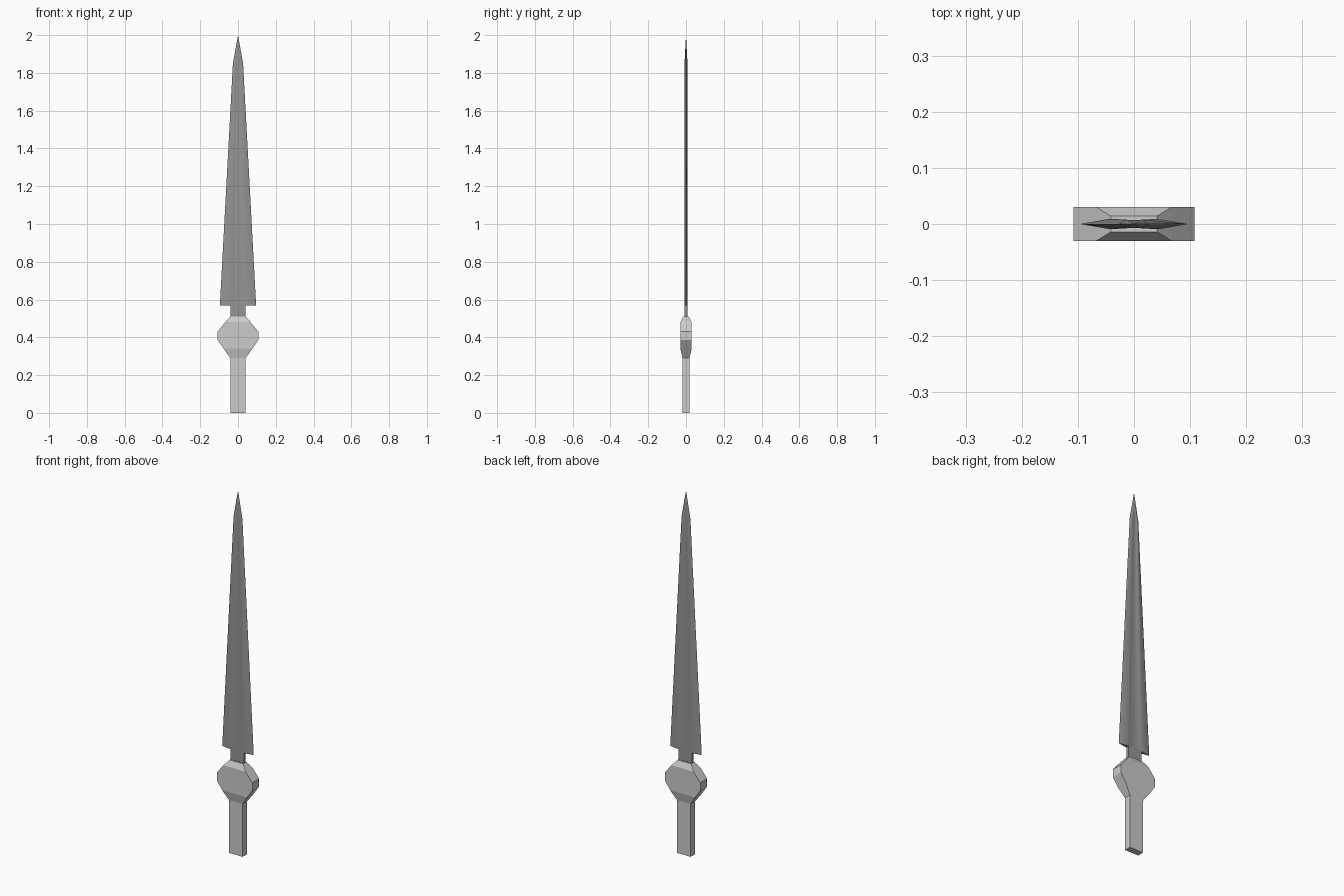
import bpy, bmesh

if "Cube" in bpy.data.objects:
    bpy.data.objects.remove(bpy.data.objects["Cube"])


def loft(name, rings, smooth=False):
    """Skin a stack of equal-length (x, y, z) rings into a closed solid."""
    bm = bmesh.new()
    loops = [[bm.verts.new(p) for p in ring] for ring in rings]
    n = len(loops[0])
    for a, b in zip(loops, loops[1:]):
        for i in range(n):
            j = (i + 1) % n
            bm.faces.new((a[i], a[j], b[j], b[i]))
    bm.faces.new(loops[0][::-1])
    bm.faces.new(loops[-1])
    bmesh.ops.remove_doubles(bm, verts=bm.verts, dist=1e-5)
    bmesh.ops.recalc_face_normals(bm, faces=bm.faces)
    for f in bm.faces:
        f.smooth = smooth
    me = bpy.data.meshes.new(name)
    bm.to_mesh(me)
    bm.free()
    ob = bpy.data.objects.new(name, me)
    bpy.context.collection.objects.link(ob)
    return ob


def rect(z, w, d):
    return [(-w, -d, z), (w, -d, z), (w, d, z), (-w, d, z)]


def blade_ring(z, w, ridge, d, fuller):
    """Sharp edges, two ridges and a shallow central fuller on each face."""
    half = [(-w, 0), (-ridge, -d), (-ridge * .8, -fuller), (0, -fuller),
            (ridge * .8, -fuller), (ridge, -d)]
    return [(x, y, z) for x, y in half] + [(-x, -y, z) for x, y in half]


# grip and chamfered guard
loft("grip", [rect(0, .041, .018), rect(.29, .041, .018)])
loft("guard", [rect(.29, .041, .018), rect(.34, .076, .03),
               rect(.387, .108, .03), rect(.43, .108, .03),
               rect(.48, .067, .03), rect(.51, .041, .014)])

# neck joining guard and blade
neck = loft("neck", [rect(.505, .041, .007), rect(.575, .041, .007)])

# tapering blade with a pointed tip
blade = loft("blade", [blade_ring(.568, .096, .045, .009, .007),
                       blade_ring(1.85, .027, .013, .008, .006),
                       blade_ring(2.0, 0, 0, 0, 0)], smooth=True)

# darker metal
steel = bpy.data.materials.new("dark_steel")
steel.diffuse_color = (.3, .3, .3, 1)
steel.use_nodes = True
steel.node_tree.nodes["Principled BSDF"].inputs["Base Color"].default_value = steel.diffuse_color
for ob in (neck, blade):
    ob.data.materials.append(steel)

bpy.ops.object.select_all(action='DESELECT')
blade.select_set(True)
bpy.context.view_layer.objects.active = blade
bpy.ops.object.shade_smooth_by_angle(angle=0.7)
